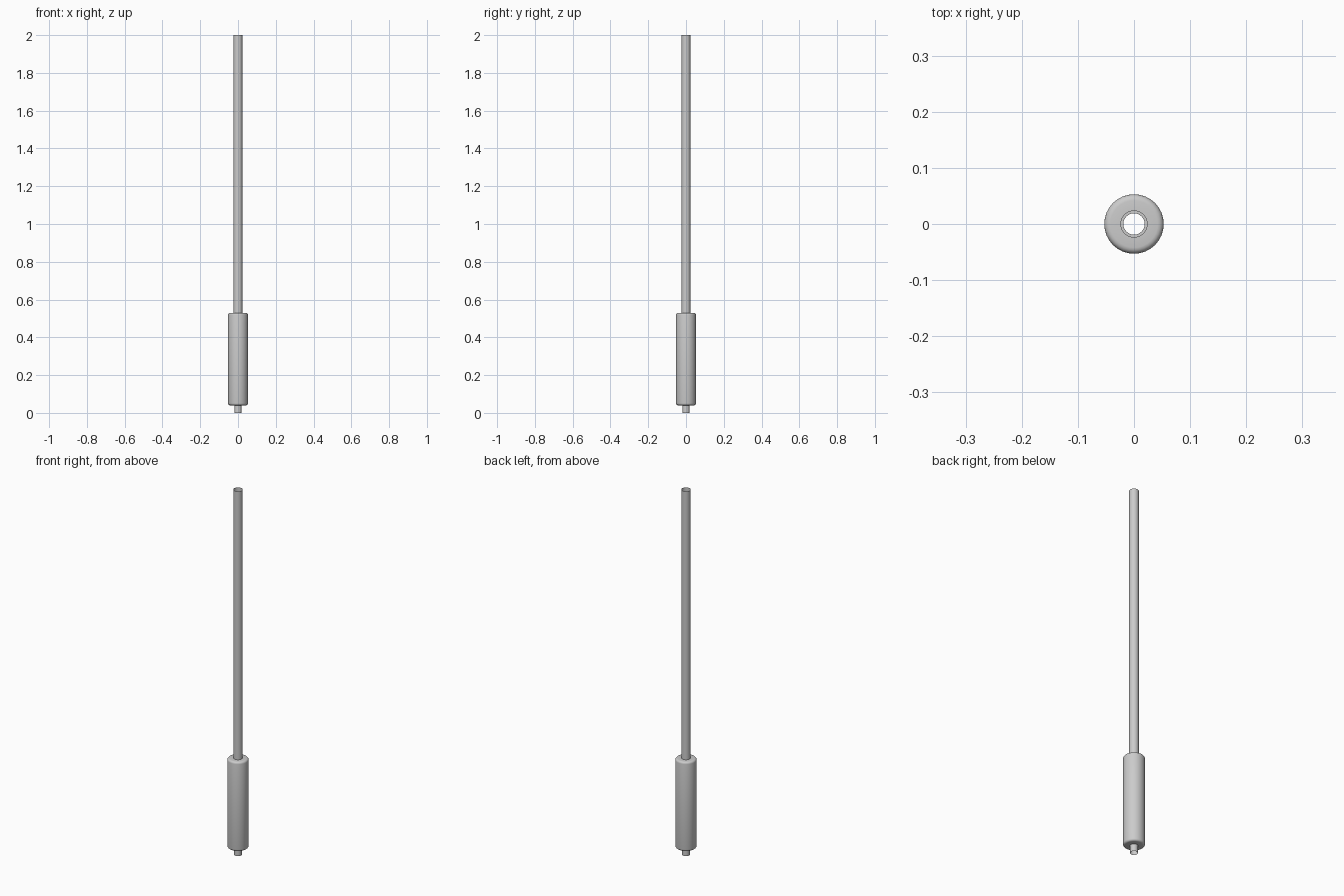
import bpy, bmesh, math

if "Cube" in bpy.data.objects:
    bpy.data.objects.remove(bpy.data.objects["Cube"])

SIDES = 32


def lathe(name, profile):
    """Revolve an open (radius, z) profile around the z axis."""
    bm = bmesh.new()
    rings = []
    for r, z in profile:
        rings.append([bm.verts.new((r * math.cos(2 * math.pi * i / SIDES),
                                    r * math.sin(2 * math.pi * i / SIDES), z))
                      for i in range(SIDES)])
    for a, b in zip(rings, rings[1:]):
        for i in range(SIDES):
            j = (i + 1) % SIDES
            bm.faces.new((a[i], a[j], b[j], b[i]))
    mesh = bpy.data.meshes.new(name)
    bm.to_mesh(mesh)
    bm.free()
    ob = bpy.data.objects.new(name, mesh)
    bpy.context.collection.objects.link(ob)
    bpy.ops.object.select_all(action='DESELECT')
    ob.select_set(True)
    bpy.context.view_layer.objects.active = ob
    bpy.ops.object.shade_smooth_by_angle(angle=math.radians(35))
    return ob


TIP_R, TUBE_R, BODY_R = 0.019, 0.0235, 0.053
BODY_Z0, BODY_Z1, ROUND = 0.04, 0.53, 0.011


def corner(cz, start):
    """Quarter-round edge of the sleeve."""
    return [(BODY_R - ROUND + ROUND * math.cos(math.radians(start + 22.5 * k)),
             cz + ROUND * math.sin(math.radians(start + 22.5 * k)))
            for k in range(5)]


# Short open tip under the sleeve
lathe("tip", [(TIP_R, 0), (TIP_R, BODY_Z0)])

# Thick sleeve with rounded rims
lathe("sleeve", [(TIP_R, BODY_Z0)] + corner(BODY_Z0 + ROUND, -90)
      + corner(BODY_Z1 - ROUND, 0) + [(TUBE_R, BODY_Z1)])

# Long open tube
lathe("tube", [(TUBE_R, BODY_Z1), (TUBE_R, 2.0)])
